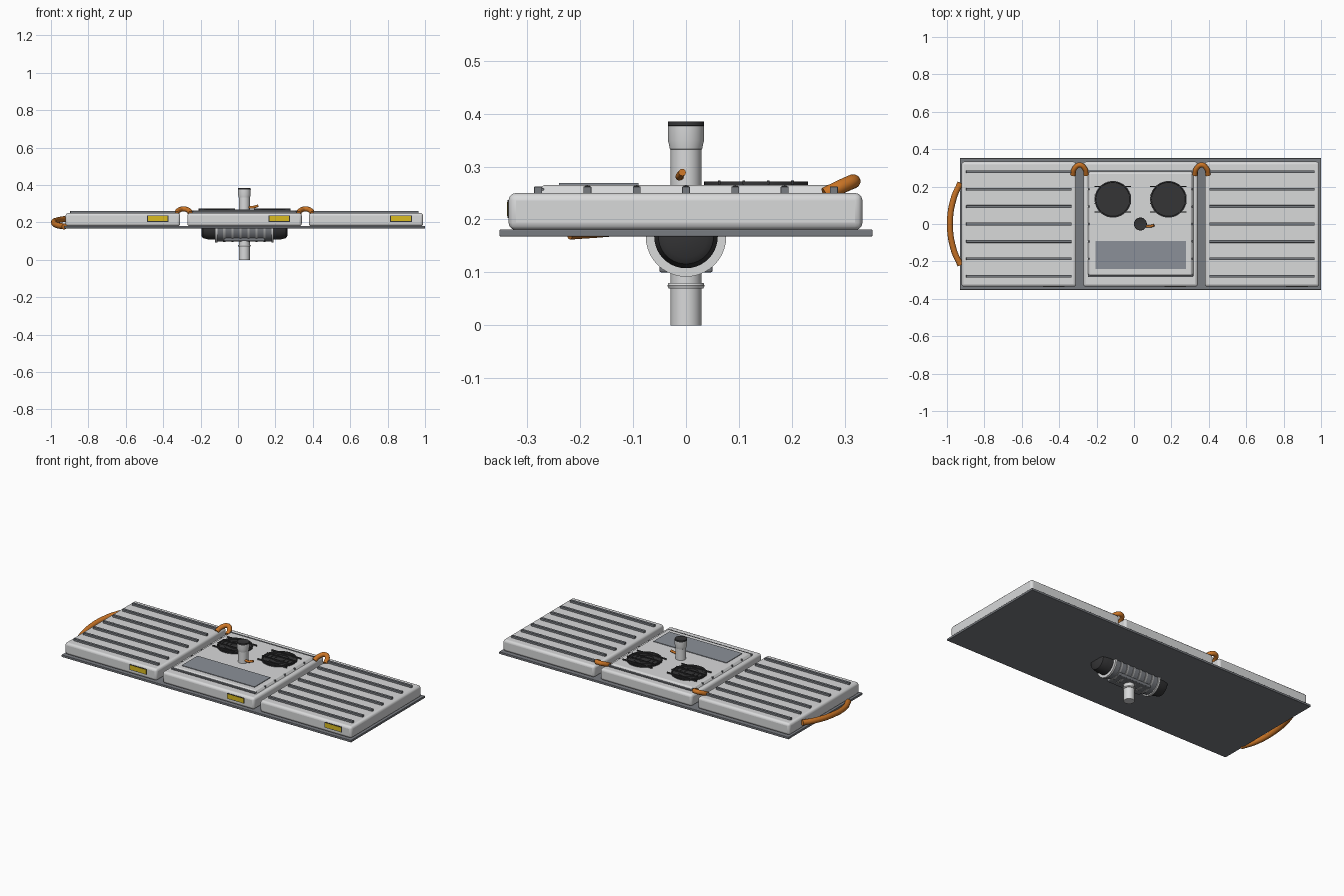
import bpy, bmesh, math
from mathutils import Vector, Matrix

if "Cube" in bpy.data.objects:
    bpy.data.objects.remove(bpy.data.objects["Cube"], do_unlink=True)


def material(name, r, g, b):
    m = bpy.data.materials.new(name)
    m.use_nodes = True
    m.diffuse_color = (r, g, b, 1)
    m.node_tree.nodes["Principled BSDF"].inputs["Base Color"].default_value = (r, g, b, 1)
    return m


SHELL = material("light grey shell", .69, .695, .7)
FIN = material("grey metal", .4, .405, .41)
BASE = material("mid grey base", .19, .2, .22)
SCREEN = material("blue grey glass", .26, .28, .315)
BLACK = material("black rubber", .035, .035, .037)
ORANGE = material("orange hose", .6, .18, .02)
YELLOW = material("yellow label", .7, .5, .015)


def finish(name, bm, mat, bevel=0, segments=3):
    mesh = bpy.data.meshes.new(name)
    bmesh.ops.recalc_face_normals(bm, faces=bm.faces)
    bm.to_mesh(mesh)
    bm.free()
    ob = bpy.data.objects.new(name, mesh)
    bpy.context.collection.objects.link(ob)
    mesh.materials.append(mat)
    if bevel:
        mod = ob.modifiers.new("Bevel", "BEVEL")
        mod.width, mod.segments = bevel, segments
    bpy.ops.object.select_all(action="DESELECT")
    ob.select_set(True)
    bpy.context.view_layer.objects.active = ob
    bpy.ops.object.shade_smooth_by_angle(angle=math.radians(35))
    return ob


def box(name, x, y, z, mat, bevel=0, taper=0):
    """Box from (min, max) ranges, its top drawn in by taper."""
    bm = bmesh.new()
    bmesh.ops.create_cube(bm, size=1)
    mid = Vector([(r[0] + r[1]) / 2 for r in (x, y, z)])
    size = Vector([r[1] - r[0] for r in (x, y, z)])
    for v in bm.verts:
        inset = taper if v.co.z > 0 else 0
        v.co = mid + Vector((v.co.x * (size.x - 2 * inset), v.co.y * (size.y - 2 * inset), v.co.z * size.z))
    return finish(name, bm, mat, bevel)


def lathe(name, profile, mat, centre, axis="z", steps=40):
    """Spin (radius, height) points round an axis through centre."""
    bm = bmesh.new()
    verts = [bm.verts.new((r, 0, h)) for r, h in profile]
    edges = [bm.edges.new(pair) for pair in zip(verts, verts[1:])]
    bmesh.ops.spin(bm, geom=verts + edges, cent=(0, 0, 0), axis=(0, 0, 1),
                   angle=math.tau, steps=steps)
    bmesh.ops.remove_doubles(bm, verts=bm.verts, dist=1e-5)
    if axis == "x":
        bmesh.ops.rotate(bm, verts=bm.verts, matrix=Matrix.Rotation(math.pi / 2, 3, "Y"))
    bmesh.ops.translate(bm, verts=bm.verts, vec=centre)
    return finish(name, bm, mat)


def hose(name, points, radius, mat):
    """Round tube through points, smoothed."""
    curve = bpy.data.curves.new(name, "CURVE")
    curve.dimensions = "3D"
    curve.bevel_depth, curve.bevel_resolution = radius, 4
    curve.use_fill_caps = True
    spline = curve.splines.new("BEZIER")
    spline.bezier_points.add(len(points) - 1)
    for p, co in zip(spline.bezier_points, points):
        p.co = co
        p.handle_left_type = p.handle_right_type = "AUTO"
    ob = bpy.data.objects.new(name, curve)
    bpy.context.collection.objects.link(ob)
    curve.materials.append(mat)


# Base tray and the three shell modules
box("base_plate", (-.93, 1), (-.352, .352), (.168, .181), BASE, .002)
modules = {"right": (-.922, -.309), "middle": (-.271, .341), "left": (.379, .99)}
for side, span in modules.items():
    box(side + "_module", span, (-.335, .333), (.18, .25), SHELL, .014)

# Ribs along the two outer modules
for side in ("right", "left"):
    x0, x1 = modules[side]
    for i in range(7):
        y = -.279 + i * .093
        box(f"{side}_rib_{i + 1}", (x0 + .025, x1 - .025), (y - .0075, y + .0075),
            (.245, .262), BASE, .001)

# Front labels with dark frames
for i, x in enumerate((-.429, .221, .871)):
    box(f"label_frame_{i + 1}", (x - .058, x + .058), (-.3365, -.334), (.203, .237), BLACK)
    box(f"label_{i + 1}", (x - .053, x + .053), (-.338, -.335), (.207, .233), YELLOW)

# Raised centre panel with screen, sills and rivets
box("centre_panel", (-.251, .321), (-.285, .285), (.245, .265), SHELL, .004, .015)
box("screen", (-.207, .279), (-.24, -.09), (.262, .2685), SCREEN)
box("front_sill", (-.246, .314), (-.284, -.268), (.25, .259), BASE, .002)
box("back_sill", (-.246, .314), (.28, .29), (.25, .258), BASE, .002)
for side, x in (("right", -.241), ("left", .311)):
    for i in range(6):
        lathe(f"{side}_rivet_{i + 1}", [(0, .264), (.005, .263), (.005, .25)], BASE,
              (x, -.186 + i * .093, 0), steps=10)

# Two fans with grilles
for side, x in (("right", -.113), ("left", .184)):
    centre = (x, .132, 0)
    lathe(side + "_fan_disc", [(0, .268), (.09, .268), (.092, .272), (.098, .272), (.098, .26)],
          BLACK, centre)
    for i, radius in enumerate((.03, .055, .08)):
        lathe(f"{side}_fan_ring_{i + 1}", [(radius - .003, .266), (radius - .003, .271),
              (radius + .003, .271), (radius + .003, .266)], BLACK, centre)
    for i in range(4):
        y = .063 + i * .046
        box(f"{side}_fan_bar_{i + 1}", (x - .098, x + .098), (y - .0025, y + .0025),
            (.266, .274), BLACK)

# Chimney with flared socket, rubber cap and valve lever
lathe("chimney", [(.029, .25), (.029, .332), (.0305, .333), (.034, .35), (.034, .377), (.028, .377)],
      SHELL, (.034, 0, 0))
lathe("chimney_cap", [(0, .383), (.028, .383), (.0335, .385), (.0345, .377), (.028, .375)],
      BLACK, (.034, 0, 0))
hose("valve_lever", [(.054, -.01, .281), (.079, -.013, .281), (.107, -.007, .289)], .007, ORANGE)

# Hoses that bridge the gaps between modules
for i, x in enumerate((-.291, .361)):
    hose(f"bridge_hose_{i + 1}", [(x - .036, .262, .247), (x - .028, .295, .263), (x, .316, .272),
         (x + .028, .295, .263), (x + .036, .262, .247)], .0135, ORANGE)

# Carrying handle on the right end
hose("carry_handle", [(-.928, .22, .218), (-.963, .14, .212), (-.984, 0, .2),
     (-.963, -.14, .184), (-.928, -.22, .178)], .016, ORANGE)

# Motor drum under the base
lathe("motor_caps", [(0, -.23), (.04, -.23), (.052, -.222), (.06, -.19), (.06, .19),
                     (.052, .222), (.04, .23), (0, .23)], BLACK, (.034, 0, .168), "x")
lathe("motor_body", [(.058, -.15), (.069, -.15), (.069, .15), (.058, .15)],
      BASE, (.034, 0, .168), "x")
for i in range(8):
    end = i in (0, 7)
    radius = .076 if end else .073
    lathe(f"motor_fin_{i + 1}", [(.06, -.006), (radius, -.006), (radius, .006), (.06, .006)],
          SHELL if end else FIN, (-.116 + i * .043, 0, .168), "x")

# Outlet saddle, pipe and collar
box("outlet_saddle", (-.076, .144), (-.05, .05), (.1, .118), BASE, .004)
lathe("outlet_pipe", [(0, 0), (.029, 0), (.029, .1)], SHELL, (.034, 0, 0))
lathe("outlet_collar", [(.028, .07), (.033, .07), (.035, .075), (.033, .08), (.028, .08)],
      SHELL, (.034, 0, 0))
